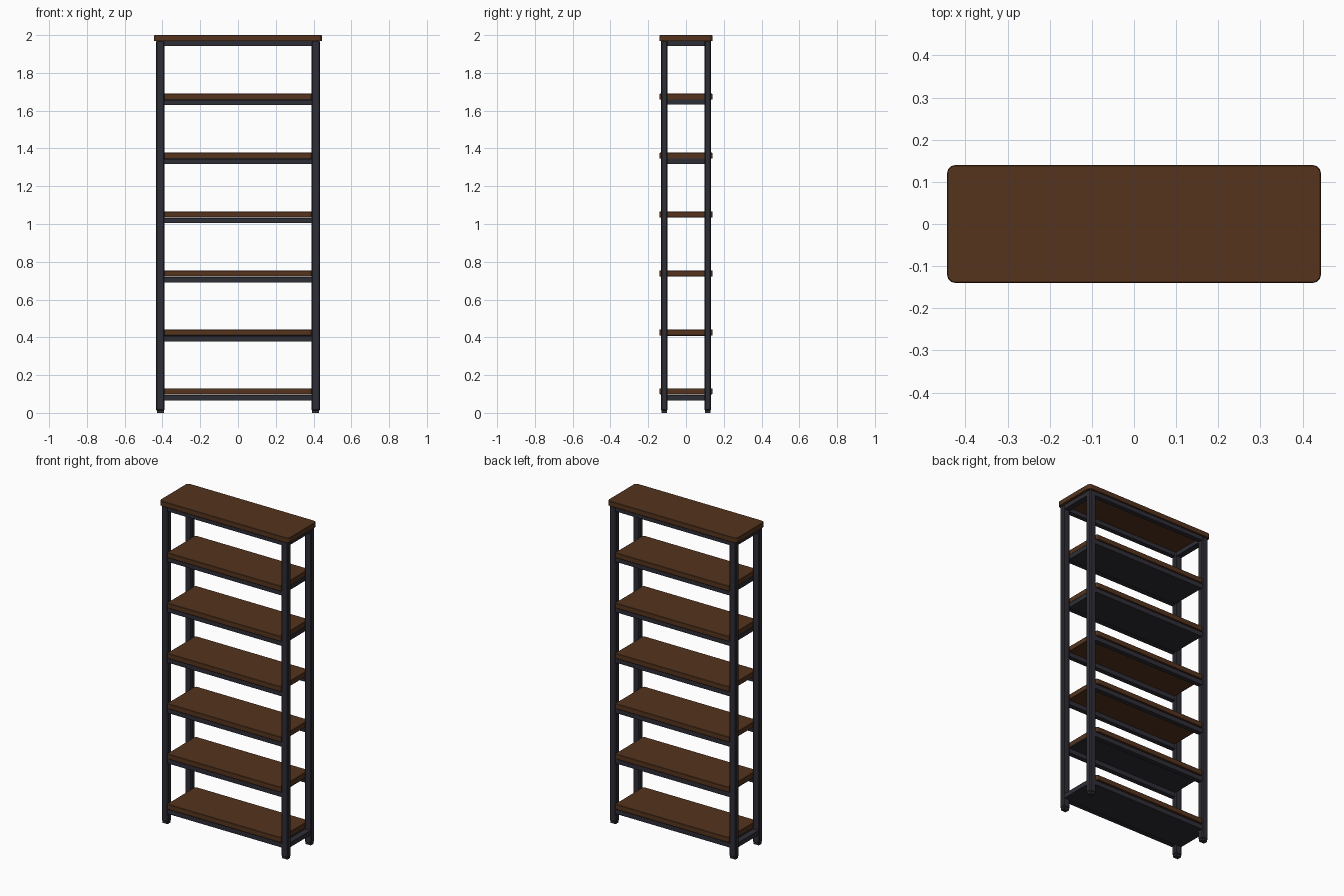
import bpy, bmesh

if "Cube" in bpy.data.objects:
    bpy.data.objects.remove(bpy.data.objects["Cube"])

def material(name, col):
    m = bpy.data.materials.new(name)
    m.diffuse_color = (*col, 1)
    m.use_nodes = True
    m.node_tree.nodes["Principled BSDF"].inputs["Base Color"].default_value = m.diffuse_color
    return m

WOOD = material("wood", (0.09, 0.034, 0.0125))
METAL = material("dark_metal", (0.027, 0.027, 0.037))

def box(name, lo, hi, mat, corner=0.0, edge=0.0, segs=3):
    """Box from two corners; rounds the vertical corners, then all sharp edges."""
    bm = bmesh.new()
    bmesh.ops.create_cube(bm, size=1)
    for v in bm.verts:
        v.co = [(a + b) / 2 + c * (b - a) for a, b, c in zip(lo, hi, v.co)]
    if corner:
        es = [e for e in bm.edges if abs(e.verts[0].co.z - e.verts[1].co.z) > 1e-5]
        bmesh.ops.bevel(bm, geom=es, offset=corner, segments=segs, profile=0.5, affect='EDGES')
    if edge:
        es = [e for e in bm.edges if e.calc_face_angle(0) > 1]
        bmesh.ops.bevel(bm, geom=es, offset=edge, segments=1, profile=0.5, affect='EDGES')
    me = bpy.data.meshes.new(name)
    bm.to_mesh(me)
    bm.free()
    ob = bpy.data.objects.new(name, me)
    bpy.context.collection.objects.link(ob)
    me.materials.append(mat)
    return ob

# Legs with small chamfered feet
for sx in (-1, 1):
    for sy in (-1, 1):
        x, y = sx * 0.411, sy * 0.115
        box("leg", (x - .0225, y - .0175, 0.012), (x + .0225, y + .0175, 1.97), METAL, edge=0.005)
        box("foot", (x - .018, y - .014, 0), (x + .018, y + .014, 0.014), METAL)

# Top board
box("top_board", (-.444, -.14, 1.968), (.444, .14, 2.0), WOOD, corner=0.02, edge=0.002)

# Shelves, with front and back rails at every level
for i in range(7):
    z = 0.066 + i * 0.3127
    if i < 6:
        s = 0.098 + i * 0.312
        box("shelf", (-.39, -.14, s), (.39, .14, s + .032), WOOD, corner=0.012, edge=0.002)
    for sy in (-1, 1):
        y = sy * 0.117
        box("long_rail", (-.395, y - .0145, z), (.395, y + .0145, z + .028), METAL)
    # Side rails tie the frame at the bottom and the top
    if i in (0, 6):
        for sx in (-1, 1):
            x = sx * 0.411
            box("side_rail", (x - .018, -.105, z), (x + .018, .105, z + .028), METAL)
    # Steel under-panels: deep at the bottom and upper levels, a thin sheet at level 1
    if i in (0, 4, 5):
        box("under_panel", (-.39, -.115, z + .002), (.39, .115, z + .029), METAL)
    elif i == 1:
        box("under_sheet", (-.39, -.115, s - .003), (.39, .115, s + .001), METAL)
